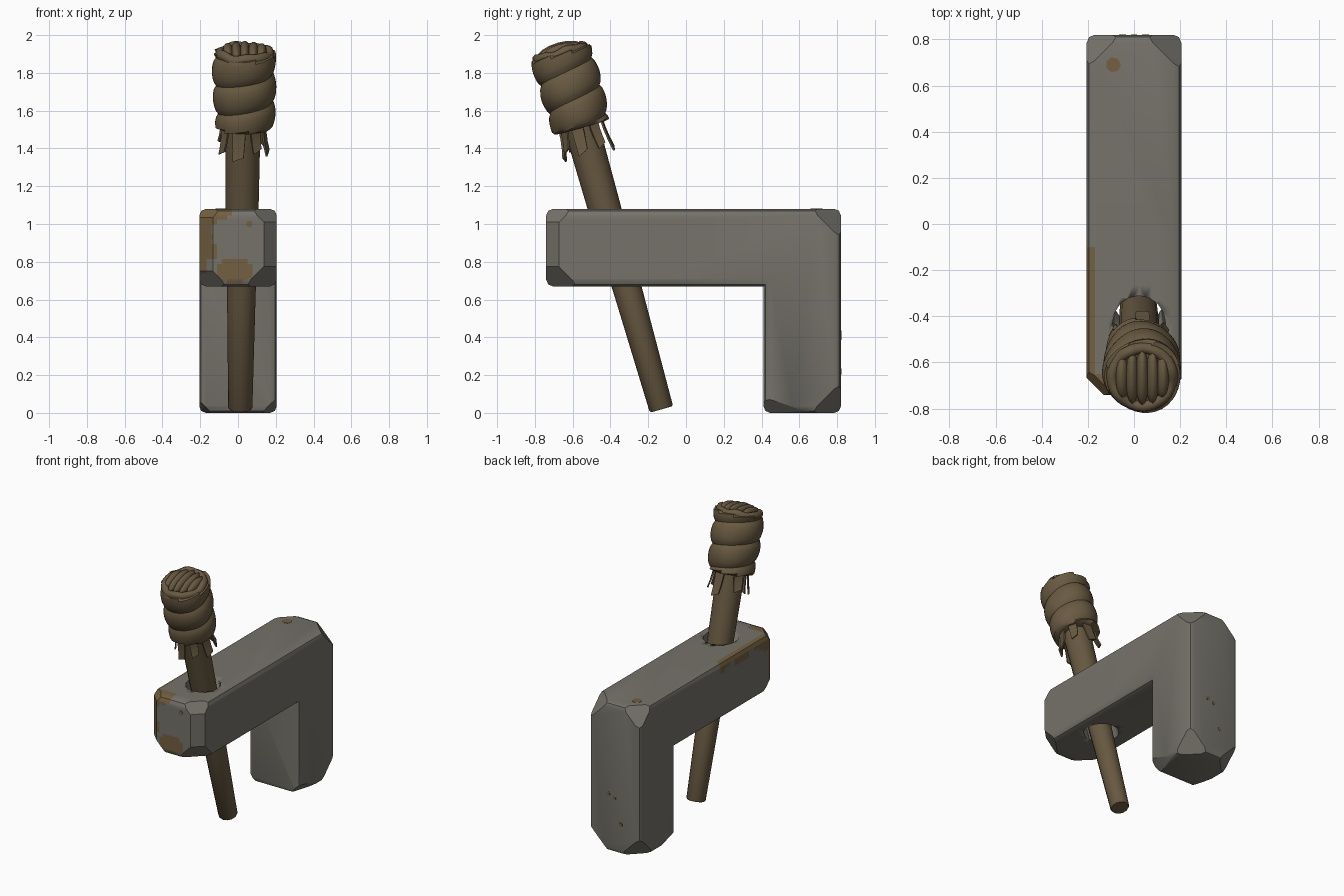
import bpy, bmesh, math, random
from mathutils import Matrix, Vector

if "Cube" in bpy.data.objects:
    bpy.data.objects.remove(bpy.data.objects["Cube"])

random.seed(4)


def material(name, rgb):
    m = bpy.data.materials.new(name)
    m.diffuse_color = (*rgb, 1)
    m.use_nodes = True
    m.node_tree.nodes["Principled BSDF"].inputs["Base Color"].default_value = m.diffuse_color
    return m


STONE = material("grey_stone", (0.18, 0.17, 0.145))
DIRT = material("brown_dirt", (0.17, 0.115, 0.052))
WOOD = material("dark_wood", (0.135, 0.097, 0.052))
CLOTH = material("wrapped_cloth", (0.142, 0.102, 0.054))

# Leaning torch frame: local z runs up the handle
TORCH = (Matrix.Translation((0.012, -0.13, 0.019)) @ Matrix.Rotation(0.276, 4, 'X')
         @ Matrix.Rotation(0.009, 4, 'Y'))


def finish(bm, name, mats, matrix=None, angle=35):
    bmesh.ops.recalc_face_normals(bm, faces=bm.faces)
    me = bpy.data.meshes.new(name)
    bm.to_mesh(me)
    bm.free()
    if matrix:
        me.transform(matrix)
    for m in mats:
        me.materials.append(m)
    ob = bpy.data.objects.new(name, me)
    bpy.context.collection.objects.link(ob)
    bpy.ops.object.select_all(action='DESELECT')
    ob.select_set(True)
    bpy.context.view_layer.objects.active = ob
    bpy.ops.object.shade_smooth_by_angle(angle=math.radians(angle))
    return ob


def lathe(bm, rings, sides):
    """Closed tube through (height, radius) rings."""
    loops = [[bm.verts.new((r * math.cos(2 * math.pi * i / sides),
                            r * math.sin(2 * math.pi * i / sides), t))
              for i in range(sides)] for t, r in rings]
    for a, b in zip(loops, loops[1:]):
        for i in range(sides):
            j = (i + 1) % sides
            bm.faces.new((a[i], a[j], b[j], b[i]))
    bm.faces.new(loops[0][::-1])
    bm.faces.new(loops[-1])


def cut(bm, co, no, clear=False, faces=None):
    faces = list(bm.faces) if faces is None else faces
    edges = {e for f in faces for e in f.edges}
    verts = {v for f in faces for v in f.verts}
    bmesh.ops.bisect_plane(bm, geom=list(verts) + list(edges) + faces, dist=1e-5,
                           plane_co=co, plane_no=no, clear_outer=clear)
    if clear:
        bmesh.ops.holes_fill(bm, edges=[e for e in bm.edges if e.is_boundary], sides=0)


# Stone bracket: extruded L profile with worn edges
W = 0.205
profile = [(-0.74, 0.67), (0.41, 0.67), (0.41, 0), (0.82, 0), (0.82, 1.08), (-0.74, 1.08)]
bm = bmesh.new()
face = bm.faces.new([bm.verts.new((-W, y, z)) for y, z in profile])
ext = bmesh.ops.extrude_face_region(bm, geom=[face])
bmesh.ops.translate(bm, vec=(2 * W, 0, 0),
                    verts=[v for v in ext["geom"] if isinstance(v, bmesh.types.BMVert)])
bmesh.ops.recalc_face_normals(bm, faces=bm.faces)
inner = [e for e in bm.edges if all(abs(v.co.y - 0.41) < 1e-4 and abs(v.co.z - 0.67) < 1e-4
                                    for v in e.verts)]
bmesh.ops.bevel(bm, geom=[e for e in bm.edges if e not in inner], offset=0.035,
                segments=2, profile=0.5, affect='EDGES')
# Chipped corners, each cut by a different amount
for sx in (-1, 1):
    for y, z, ny, nz, c in ((-0.74, 0.67, -1, -1, 0.16), (-0.74, 1.08, -1, 1, 0.13),
                            (0.82, 1.08, 1, 1, 0.15), (0.82, 0, 1, -1, 0.17),
                            (0.41, 0, -0.3, -1, 0.08), (-0.74, 1, -1, 0, 0.075)):
        c += random.uniform(-0.015, 0.015)
        cut(bm, (sx * (W - c), y, z), Vector((sx, ny, nz)).normalized(), True)

# Split the front of the arm finely so dirt can follow a ragged border
cut(bm, (0, -0.05, 0), (0, 1, 0))


def front_faces():
    return [f for f in bm.faces if f.calc_center_median().y < -0.05]


for i in range(12):
    cut(bm, (-0.193 + 0.027 * i, 0, 0), (1, 0, 0), faces=front_faces())
for i in range(15):
    cut(bm, (0, 0, 0.685 + 0.026 * i), (0, 0, 1), faces=front_faces())
for i in range(11):
    cut(bm, (0, -0.1 - 0.055 * i, 0), (0, 1, 0), faces=front_faces())


def is_dirty(p):
    if p.y > -0.1:
        return False
    wave = 0.02 * math.sin(31 * p.z) + 0.012 * math.sin(67 * p.z + 1)
    if p.y < -0.65:
        edge = -0.13 + wave + max(0, (p.z - 0.97)) * 0.9 - max(0, 0.82 - p.z) * 0.4
        blob = ((p.x + 0.01) / 0.1) ** 2 + ((p.z - 0.755) / 0.065) ** 2 < 1
        return p.x < edge or blob
    ragged = 0.025 * math.sin(23 * p.y) + 0.015 * math.sin(51 * p.y)
    return p.x < -0.172 and p.z > 1.01 + ragged


for f in bm.faces:
    f.material_index = int(is_dirty(f.calc_center_median()))
bracket = finish(bm, "stone_bracket", [STONE, DIRT])

# Slanted socket hole through the arm
bm = bmesh.new()
lathe(bm, [(0.4, 0.115), (1.45, 0.115)], 16)
cutter = finish(bm, "hole_cutter", [STONE], TORCH)
cutter.hide_render = True
mod = bracket.modifiers.new("hole", 'BOOLEAN')
mod.operation = 'DIFFERENCE'
mod.solver = 'EXACT'
mod.object = cutter
bpy.context.view_layer.objects.active = bracket
bpy.ops.object.modifier_apply(modifier=mod.name)
bpy.data.objects.remove(cutter)

# Small dirt spots as thin plates
for n, (pos, rot, r) in enumerate((((-0.09, 0.69, 1.08), (0, 0, 0), 0.033),
                                   ((0.06, -0.74, 1.0), (math.pi / 2, 0, 0), 0.018),
                                   ((0.05, 0.82, 0.42), (math.pi / 2, 0, 0), 0.016),
                                   ((0.0, 0.82, 0.4), (math.pi / 2, 0, 0), 0.014),
                                   ((-0.05, 0.82, 0.22), (math.pi / 2, 0, 0), 0.016))):
    bm = bmesh.new()
    lathe(bm, [(-0.002, r), (0.002, r)], 7)
    spin = Matrix.Rotation(rot[0], 4, 'X')
    finish(bm, f"dirt_spot_{n}", [DIRT], Matrix.Translation(pos) @ spin)

# Tapered wooden handle
bm = bmesh.new()
lathe(bm, [(0, 0.058), (0.01, 0.064), (0.6, 0.075), (1.1, 0.087), (1.65, 0.094)], 12)
finish(bm, "torch_handle", [WOOD], TORCH)

# Cloth head: spiral wrap whose rows follow the helix
T0, T1, SIDES, ROWS = 1.55, 1.965, 36, 8
PITCH = (T1 - T0) / 2.7
bm = bmesh.new()
grid = []
for j in range(-ROWS, 3 * ROWS + 1):
    row = []
    for i in range(SIDES + 1):
        a = 2 * math.pi * i / SIDES
        t = T0 + PITCH * (j / ROWS + i / SIDES)
        u = (j % ROWS) / ROWS
        r = 0.137 + 0.012 * min(1, max(0, (t - T0) / 0.2))
        r += 0.021 * math.sin(math.pi * u) ** 0.6 + 0.004 * math.sin(3 * a + 9 * t)
        if t <= T0 or t >= T1:
            t, r = (T0, 0.128) if t <= T0 else (T1, 0.135)
        row.append(bm.verts.new((r * math.cos(a) + 0.006, r * math.sin(a), t)))
    grid.append(row)
for a, b in zip(grid, grid[1:]):
    for i in range(SIDES):
        bm.faces.new((a[i], a[i + 1], b[i + 1], b[i]))
bmesh.ops.remove_doubles(bm, verts=bm.verts, dist=0.0008)
bmesh.ops.dissolve_degenerate(bm, edges=bm.edges, dist=0.0005)
bmesh.ops.holes_fill(bm, edges=[e for e in bm.edges if e.is_boundary], sides=0)
finish(bm, "cloth_wrap", [CLOTH], TORCH, 40)

# Rolled cloth rim around the top
bm = bmesh.new()
ring = []
for i in range(32):
    a = 2 * math.pi * i / 32
    bump = 0.005 * math.sin(4 * a) + 0.004 * math.sin(7 * a)
    ring.append([bm.verts.new(((0.13 + 0.026 * math.cos(b)) * math.cos(a) + 0.006,
                               (0.13 + 0.026 * math.cos(b)) * math.sin(a),
                               1.955 + bump + 0.03 * math.sin(b)))
                 for b in (2 * math.pi * k / 8 for k in range(8))])
for i in range(32):
    a, b = ring[i], ring[(i + 1) % 32]
    for k in range(8):
        bm.faces.new((a[k], b[k], b[(k + 1) % 8], a[(k + 1) % 8]))
finish(bm, "cloth_rim", [CLOTH], TORCH, 60)

# Folded strips bulging out of the top
for n, x in enumerate((-0.08, -0.037, 0.006, 0.05, 0.092)):
    bm = bmesh.new()
    bmesh.ops.create_uvsphere(bm, u_segments=14, v_segments=8, radius=1)
    off = x - 0.006
    local = (Matrix.Translation((x, 0, 1.965)) @ Matrix.Rotation(off * 2.5, 4, 'Y')
             @ Matrix.Diagonal((0.029, math.sqrt(0.128 ** 2 - off ** 2), 0.052 - 0.1 * abs(off), 1)))
    finish(bm, f"top_fold_{n}", [CLOTH], TORCH @ local, 60)

# Loose cloth ends hanging below the wrap
for n, (deg, length, w) in enumerate(((-100, 0.15, 0.036), (-55, 0.11, 0.03), (-12, 0.14, 0.034),
                                      (35, 0.13, 0.03), (85, 0.16, 0.036), (150, 0.11, 0.034),
                                      (215, 0.13, 0.03))):
    bm = bmesh.new()
    rows = []
    for s in (0, 0.35, 0.7, 1):
        t = 1.58 - (length + 0.02) * s
        r = 0.113 + 0.022 * s * s
        half = w * (1 - 0.2 * s)
        rows.append([bm.verts.new((r + dr, side * half, t + 0.012 * side * s))
                     for side, dr in ((-1, -0.005), (1, -0.005), (1, 0.005), (-1, 0.005))])
    for a, b in zip(rows, rows[1:]):
        for k in range(4):
            bm.faces.new((a[k], a[(k + 1) % 4], b[(k + 1) % 4], b[k]))
    bm.faces.new(rows[0])
    bm.faces.new(rows[-1])
    finish(bm, f"loose_end_{n}", [CLOTH], TORCH @ Matrix.Rotation(math.radians(deg), 4, 'Z'))
